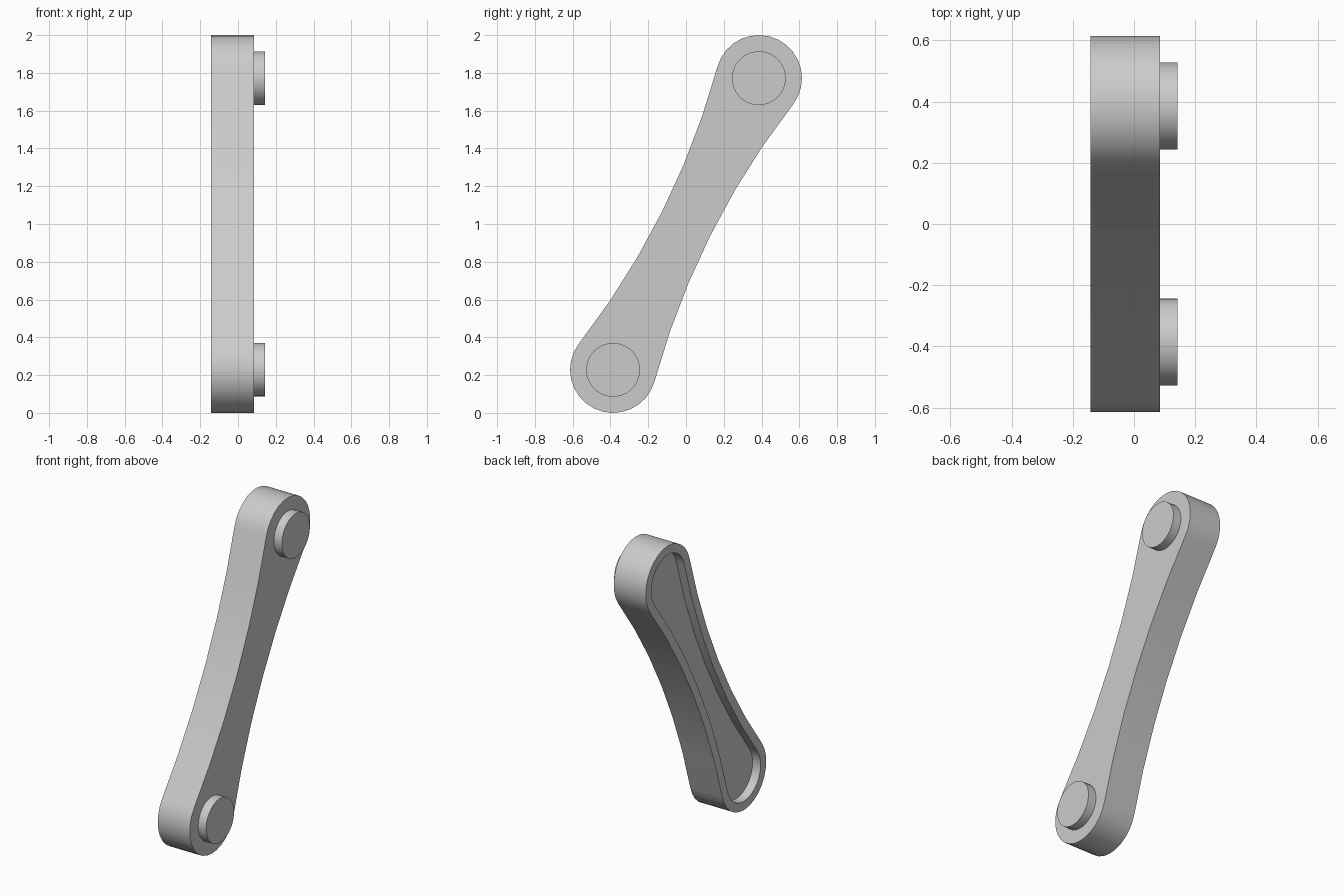
import bpy, bmesh, math
from mathutils import Vector

cube = bpy.data.objects.get("Cube")
if cube:
    bpy.data.objects.remove(cube, do_unlink=True)

UNIT = 0.057                      # wall, pocket depth and pin height
END_R, WAIST, PIN_R = 4 * UNIT, 2.5 * UNIT, 2.5 * UNIT
BACK, FACE = -2.5 * UNIT, 1.5 * UNIT
CENTRE = Vector((0, 0, 1))
REACH = Vector((0, 0.386, 0.772))  # from the middle to an end centre
HALF = REACH.length
AXIS = REACH.normalized()
SIDE = Vector((0, -AXIS.z, AXIS.y))

grey = bpy.data.materials.new("light grey")
grey.use_nodes = True
grey.diffuse_color = (0.6, 0.6, 0.6, 1)
grey.node_tree.nodes["Principled BSDF"].inputs["Base Color"].default_value = (0.6, 0.6, 0.6, 1)


def outline(inset):
    """Round ends joined by hollow arcs tangent to them, moved inward by inset."""
    arc_r = (HALF**2 + WAIST**2 - END_R**2) / (2 * (END_R - WAIST))
    tilt = math.atan2(HALF, WAIST + arc_r)
    r, big = END_R - inset, arc_r + inset
    half = []
    # end cap, from the -SIDE tangent point round to the +SIDE one
    sweep = math.pi / 2 + tilt
    for i in range(17):
        a = -sweep + 2 * sweep * i / 16
        half.append((HALF + r * math.cos(a), r * math.sin(a)))
    # hollow flank, without its end points
    for i in range(1, 6):
        a = tilt * (1 - i / 3)
        half.append((big * math.sin(a), WAIST + arc_r - big * math.cos(a)))
    return half + [(-u, -v) for u, v in half]


def finish(name, bm):
    bmesh.ops.recalc_face_normals(bm, faces=bm.faces[:])
    mesh = bpy.data.meshes.new(name)
    bm.to_mesh(mesh)
    bm.free()
    mesh.materials.append(grey)
    obj = bpy.data.objects.new(name, mesh)
    bpy.context.collection.objects.link(obj)
    bpy.ops.object.select_all(action='DESELECT')
    obj.select_set(True)
    bpy.context.view_layer.objects.active = obj
    bpy.ops.object.shade_smooth_by_angle(angle=math.radians(35))
    return obj


def loft(name, rings):
    """Skin a stack of (points, x) rings and close both ends."""
    bm = bmesh.new()
    loops = [[bm.verts.new(CENTRE + AXIS * u + SIDE * v + Vector((x, 0, 0))) for u, v in pts]
             for pts, x in rings]
    for a, b in zip(loops, loops[1:]):
        for i in range(len(a)):
            j = (i + 1) % len(a)
            bm.faces.new((a[i], a[j], b[j], b[i]))
    bm.faces.new(loops[0])
    bm.faces.new(loops[-1])
    return finish(name, bm)


# Link arm with a shallow pocket in the back
outer, inner = outline(0), outline(UNIT)
loft("link_arm", [(outer, FACE), (outer, BACK), (inner, BACK), (inner, BACK + UNIT)])

# Round pins on the face
for name, end in (("upper_pin", 1), ("lower_pin", -1)):
    circle = [(end * HALF + PIN_R * math.cos(math.tau * i / 32), PIN_R * math.sin(math.tau * i / 32))
              for i in range(32)]
    loft(name, [(circle, FACE - 0.01), (circle, FACE + UNIT)])
